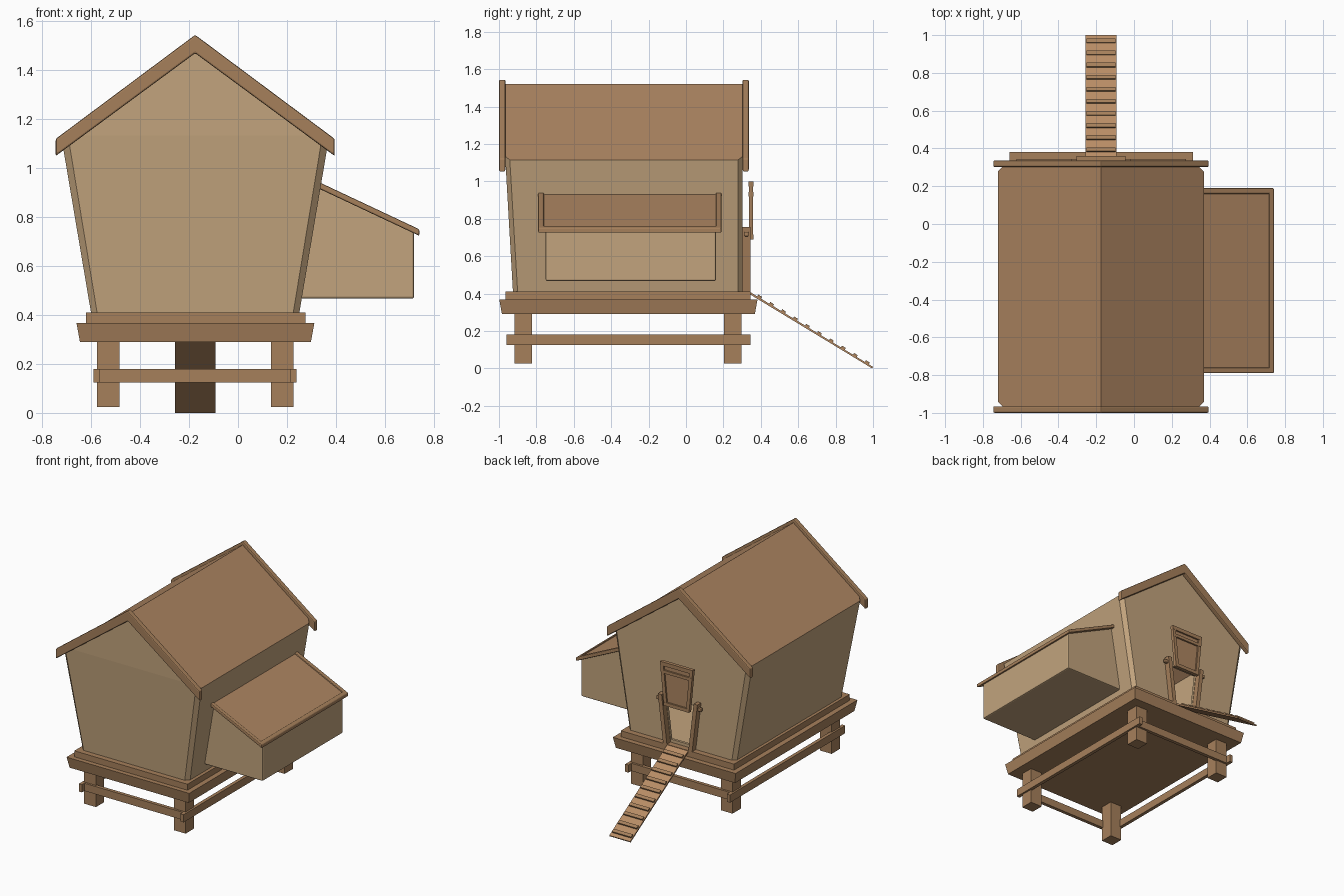
import bpy, bmesh

old = bpy.data.objects.get("Cube")
if old:
    bpy.data.objects.remove(old, do_unlink=True)


def material(name, rgb):
    m = bpy.data.materials.new(name)
    m.use_nodes = True
    m.diffuse_color = (*rgb, 1)
    m.node_tree.nodes["Principled BSDF"].inputs["Base Color"].default_value = (*rgb, 1)
    return m


WALL = material("pale_wood", (0.54, 0.37, 0.205))
ROOF = material("roof_wood", (0.42, 0.235, 0.12))
TRIM = material("trim_wood", (0.38, 0.215, 0.105))
RAMP = material("ramp_wood", (0.48, 0.265, 0.13))
CX = -0.175          # centre line of the house


def finish(name, bm, *mats):
    bmesh.ops.recalc_face_normals(bm, faces=bm.faces)
    me = bpy.data.meshes.new(name)
    bm.to_mesh(me)
    bm.free()
    for m in mats:
        me.materials.append(m)
    ob = bpy.data.objects.new(name, me)
    bpy.context.collection.objects.link(ob)
    return ob


def prism(name, pts, a, b, mat, axis="y", bevel=0):
    """Extrude a flat profile from a to b: (x,z) along y, or (y,z) along x."""
    bm = bmesh.new()
    place = (lambda p, d: (p[0], d, p[1])) if axis == "y" else (lambda p, d: (d, p[0], p[1]))
    ends = [[bm.verts.new(place(p, d)) for p in pts] for d in (a, b)]
    n = len(pts)
    for ring in ends:
        bm.faces.new(ring)
    for i in range(n):
        j = (i + 1) % n
        bm.faces.new((ends[0][i], ends[0][j], ends[1][j], ends[1][i]))
    ob = finish(name, bm, mat)
    if bevel:
        mod = ob.modifiers.new("soft_edges", "BEVEL")
        mod.width = bevel
        mod.segments = 2
    return ob


def box(name, x, y, z, mat, bevel=0):
    return prism(name, [(x[0], z[0]), (x[1], z[0]), (x[1], z[1]), (x[0], z[1])], *y, mat, "y", bevel)


# House body: flared walls with chamfered corners and a gable roof
EAVE, RIDGE, HALF = 1.115, 1.52, 0.545
slope = (RIDGE - EAVE) / HALF


def body_ring(bm, hw, y0, y1, z_at, c=0.025):
    corners = [(-hw + c, y0), (hw - c, y0), (hw, y0 + c), (hw, y1 - c),
               (hw - c, y1), (-hw + c, y1), (-hw, y1 - c), (-hw, y0 + c)]
    return [bm.verts.new((CX + x, y, z_at(x))) for x, y in corners]


bm = bmesh.new()
low = body_ring(bm, 0.425, -0.925, 0.303, lambda x: 0.405)
top = body_ring(bm, HALF, -0.967, 0.303, lambda x: RIDGE - slope * abs(x))
front_peak = bm.verts.new((CX, -0.967, RIDGE))
back_peak = bm.verts.new((CX, 0.303, RIDGE))
bm.faces.new(low)
for i in range(8):
    j = (i + 1) % 8
    bm.faces.new((low[i], low[j], top[j], top[i]))
bm.faces.new((top[0], top[1], front_peak))
bm.faces.new((top[4], top[5], back_peak))
for side in (top[1:5] + [back_peak, front_peak], top[5:] + [top[0], front_peak, back_peak]):
    bm.faces.new(side).material_index = 1
body = finish("house_body", bm, WALL, ROOF)
shell = body.modifiers.new("wall_thickness", "SOLIDIFY")
shell.thickness = 0.025
shell.offset = -1

# Doorway cut through the back wall
doorway = prism("doorway_cutter", [(CX - 0.085, 0.432), (CX + 0.085, 0.432),
                                   (CX + 0.12, 0.72), (CX - 0.12, 0.72)], 0.2, 0.4, WALL)
doorway.hide_render = True
doorway.hide_viewport = True
cut = body.modifiers.new("doorway", "BOOLEAN")
cut.operation = "DIFFERENCE"
cut.object = doorway

# Gable boards
for name, y0, y1 in (("front_gable_board", -1.0, -0.965), ("back_gable_board", 0.302, 0.336)):
    prism(name, [(CX - 0.57, 1.05), (CX, 1.47), (CX + 0.57, 1.05),
                 (CX + 0.57, 1.12), (CX, 1.545), (CX - 0.57, 1.12)], y0, y1, TRIM, bevel=0.007)

# Deck and flared frame under it
box("deck", (-0.622, 0.275), (-0.965, 0.345), (0.365, 0.41), TRIM)
bm = bmesh.new()
rings = []
for z, inset in ((0.29, 0.014), (0.367, 0)):
    x0, x1, y0, y1 = -0.66 + inset, 0.312 - inset, -0.998 + inset, 0.382 - inset
    rings.append([bm.verts.new((x, y, z)) for x, y in ((x0, y0), (x1, y0), (x1, y1), (x0, y1))])
for ring in rings:
    bm.faces.new(ring)
for i in range(4):
    j = (i + 1) % 4
    bm.faces.new((rings[0][i], rings[0][j], rings[1][j], rings[1][i]))
finish("deck_frame", bm, TRIM)

# Legs and rails
for side, x0 in (("right", -0.577), ("left", 0.134)):
    for end, y0 in (("front", -0.917), ("back", 0.204)):
        box(f"{end}_{side}_leg", (x0, x0 + 0.093), (y0, y0 + 0.093), (0.025, 0.3), TRIM)
for side, x0 in (("right", -0.59), ("left", 0.215)):
    box(f"{side}_rail", (x0, x0 + 0.025), (-0.96, 0.345), (0.125, 0.18), TRIM)
for end, y0 in (("front", -0.932), ("back", 0.287)):
    box(f"{end}_rail", (-0.565, 0.222), (y0, y0 + 0.025), (0.125, 0.18), TRIM)

# Nest box with sloping lid and raised rims
prism("nest_box", [(0.245, 0.467), (0.72, 0.467), (0.72, 0.74), (0.325, 0.925)],
      -0.75, 0.16, WALL, bevel=0.008)


def lid_profile(x0, x1, low_off, high_off):
    z = lambda x: 0.937 - 0.47 * (x - 0.325)
    return [(x0, z(x0) + low_off), (x1, z(x1) + low_off), (x1, z(x1) + high_off), (x0, z(x0) + high_off)]


prism("nest_lid", lid_profile(0.325, 0.735, -0.015, 0), -0.77, 0.17, ROOF)
for name, y0 in (("front_lid_rim", -0.79), ("back_lid_rim", 0.16)):
    prism(name, lid_profile(0.322, 0.738, -0.018, 0.009), y0, y0 + 0.03, TRIM, bevel=0.006)
prism("lid_edge_rim", lid_profile(0.715, 0.741, -0.018, 0.009), -0.79, 0.19, TRIM, bevel=0.006)

# Door guides leaning outward, with pegs
for name, s in (("left", 1), ("right", -1)):
    prism(f"{name}_door_guide", [(CX + s * 0.085, 0.41), (CX + s * 0.115, 0.41),
                                 (CX + s * 0.157, 0.755), (CX + s * 0.127, 0.755)], 0.3, 0.345, TRIM)
    xs = sorted((CX + s * 0.12, CX + s * 0.178))
    box(f"{name}_peg", xs, (0.312, 0.335), (0.705, 0.73), TRIM, bevel=0.006)


# Raised sliding door: tapered panel with a frame and a handle slot
def door_x(z, inset=0):
    return 0.1 + 0.03 * (z - 0.69) / 0.31 - inset


def door_rail(name, z0, z1, y0, y1, mat):
    prism(name, [(CX - door_x(z0), z0), (CX + door_x(z0), z0),
                 (CX + door_x(z1), z1), (CX - door_x(z1), z1)], y0, y1, mat)


door_rail("door_panel", 0.692, 0.998, 0.338, 0.348, ROOF)
for name, z0, z1 in (("bottom", 0.69, 0.715), ("middle", 0.92, 0.942), ("top", 0.972, 1.0)):
    door_rail(f"door_{name}_rail", z0, z1, 0.335, 0.36, TRIM)
for name, s in (("left", 1), ("right", -1)):
    prism(f"door_{name}_stile", [(CX + s * door_x(z, i), z) for z, i in
                                 ((0.69, 0), (0.69, 0.025), (1.0, 0.025), (1.0, 0))], 0.336, 0.359, TRIM)

# Ramp with cleats
prism("ramp", [(0.34, 0.41), (1.0, 0.008), (0.995, 0), (0.34, 0.397)],
      CX - 0.083, CX + 0.083, RAMP, "x")
for k in range(10):
    y = 0.38 + 0.064 * k
    z = 0.41 - 0.609 * (y - 0.34)
    dy, dz = 0.02, -0.0122
    prism(f"ramp_cleat_{k + 1}", [(y, z - 0.004), (y + dy, z + dz - 0.004),
                                  (y + dy + 0.006, z + dz + 0.009), (y + 0.006, z + 0.009)],
          CX - 0.076, CX + 0.076, TRIM, "x")
